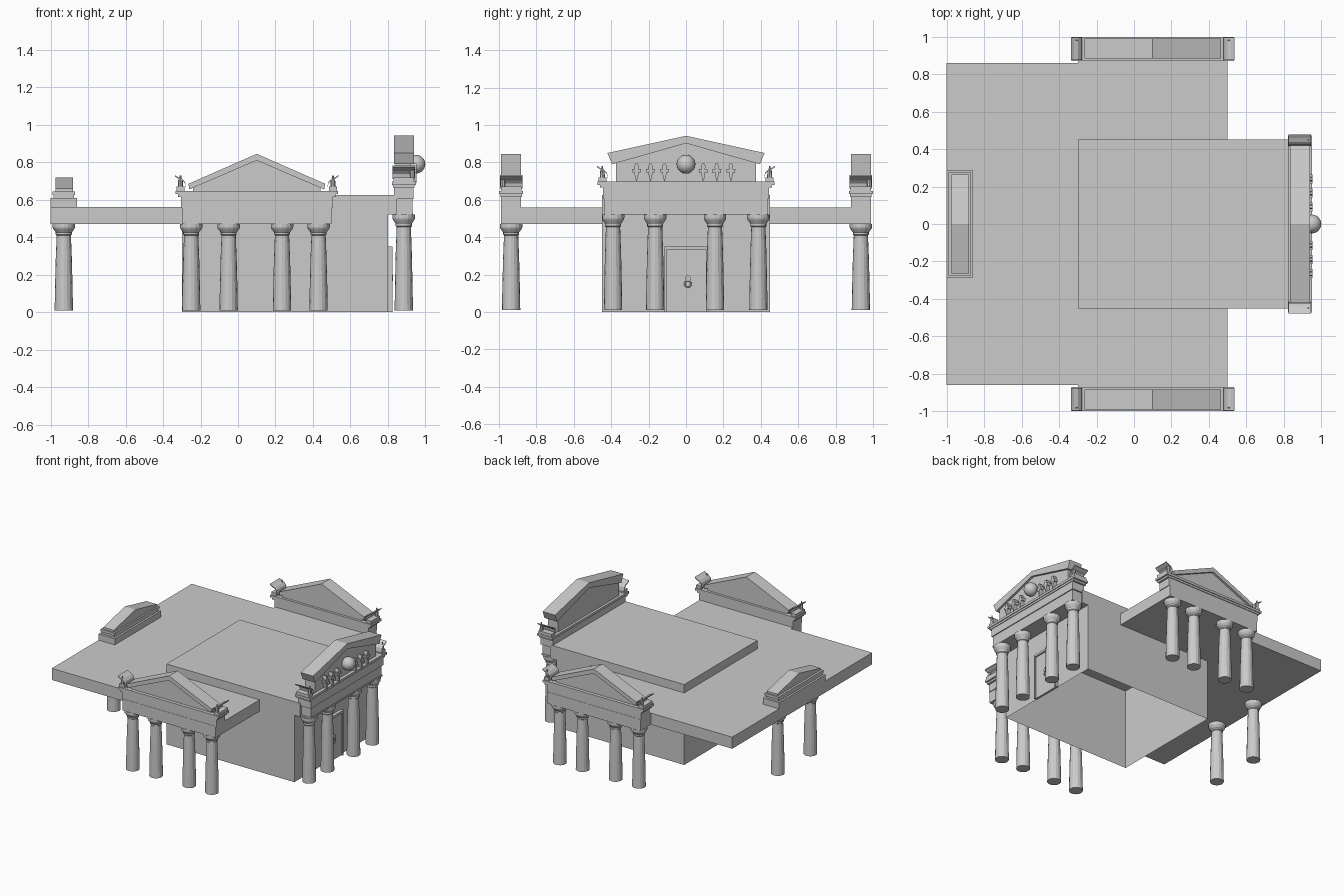
import bpy, bmesh, math

if "Cube" in bpy.data.objects:
    bpy.data.objects.remove(bpy.data.objects["Cube"])

stone = bpy.data.materials.new("grey stone")
stone.diffuse_color = (0.6, 0.6, 0.6, 1)
stone.use_nodes = True
stone.node_tree.nodes["Principled BSDF"].inputs["Base Color"].default_value = stone.diffuse_color


def finish(bm, name, recalc=True):
    if recalc:
        bmesh.ops.recalc_face_normals(bm, faces=bm.faces)
    me = bpy.data.meshes.new(name)
    bm.to_mesh(me)
    bm.free()
    me.materials.append(stone)
    ob = bpy.data.objects.new(name, me)
    bpy.context.collection.objects.link(ob)
    return ob


def prism(name, f, poly, v0, v1, open_start=False):
    """Extrude a polygon of (a, b) points from v0 to v1, placed by f(a, v, b)."""
    bm = bmesh.new()
    lo = [bm.verts.new(f(a, v0, b)) for a, b in poly]
    hi = [bm.verts.new(f(a, v1, b)) for a, b in poly]
    n = len(poly)
    bm.faces.new(hi)
    start = bm.faces.new(lo)
    for i in range(n):
        bm.faces.new((lo[i], lo[(i + 1) % n], hi[(i + 1) % n], hi[i]))
    bmesh.ops.recalc_face_normals(bm, faces=bm.faces)
    if open_start:
        bmesh.ops.delete(bm, geom=[start], context='FACES')
    return finish(bm, name, False)


def box(name, f, u0, u1, v0, v1, z0, z1):
    return prism(name, f, [(u0, z0), (u1, z0), (u1, z1), (u0, z1)], v0, v1)


def lathe(name, centre, profile, sides=16):
    """Turned part from (radius, height) points."""
    bm = bmesh.new()
    rings = []
    for r, z in profile:
        rings.append([bm.verts.new((centre[0] + r * math.cos(2 * math.pi * i / sides),
                                    centre[1] + r * math.sin(2 * math.pi * i / sides),
                                    z)) for i in range(sides)])
    for a, b in zip(rings, rings[1:]):
        for i in range(sides):
            j = (i + 1) % sides
            bm.faces.new((a[i], a[j], b[j], b[i]))
    bm.faces.new(rings[0])
    bm.faces.new(rings[-1])
    return finish(bm, name)


def column(name, centre, top):
    h = top - 0.01
    prof = [(.049, 0), (.047, .25), (.043, .6), (.038, .87), (.043, .88), (.043, .905),
            (.05, .925), (.058, .95), (.06, .965), (.06, 1)]
    lathe(name, centre, [(r, .01 + t * h) for r, t in prof])


def plan(a, v, b):      # polygon in plan, extruded upwards
    return (a, b, v)


def world(a, v, b):     # polygon in x/z, extruded along y
    return (a, v, b)


def portico(tag, f, z0, hw, cols, rake_out, rake_in):
    """Columns, entablature, corner ornaments and pediment. Front faces -v."""
    for i, u in enumerate(cols):
        x, y, _ = f(u, 0, 0)
        column(f"{tag}_column_{i + 1}", (x, y), z0)
    # stepped entablature
    tiers = [("architrave", -.006, .05, 0, .012), ("architrave_panel", -.01, .046, .012, .085),
             ("frieze", 0, .053, .085, .145), ("cornice_bed", .015, .058, .145, .16),
             ("cornice", .028, .064, .16, .178)]
    for nm, dw, hd, a, b in tiers:
        box(f"{tag}_{nm}", f, -hw - dw, hw + dw, -hd, hd, z0 + a, z0 + b)
    # corner pedestals, finials and curled leaves
    for s in (-1, 1):
        u = s * (hw + .002)
        box(f"{tag}_corner_pedestal", f, u - .022, u + .022, -.055, .055, z0 + .178, z0 + .2)
        for v in (-.045,):
            x, y, _ = f(u, v, 0)
            lathe(f"{tag}_corner_finial", (x, y),
                  [(.013, z0 + .2), (.012, z0 + .235), (.005, z0 + .24), (.004, z0 + .26)], 8)
        pts = [(-.03, .198), (-.024, .225), (-.008, .242), (.012, .25), (.03, .262)]
        curl = [(u + s * a, z0 + b) for a, b in pts]
        curl += [(u + s * a, z0 + b - .008) for a, b in reversed(pts)]
        prism(f"{tag}_curled_leaf", f, curl, -.06, .06)
    # tympanum and raking cornice
    (ow, oe, oa), (iw, ie, ia) = rake_out, rake_in
    tw = iw - .02
    te = ie + .02 * (ia - ie) / iw
    prism(f"{tag}_tympanum", f, [(-tw, z0 + .17), (tw, z0 + .17), (tw, z0 + te + .003),
                                 (0, z0 + ia + .003), (-tw, z0 + te + .003)], -.038, .045)
    prism(f"{tag}_raking_cornice", f,
          [(-iw, z0 + ie), (0, z0 + ia), (iw, z0 + ie),
           (ow, z0 + oe), (0, z0 + oa), (-ow, z0 + oe)], -.055, .052)


# main hall, open underneath, with a lintel reaching the entrance portico
prism("main_hall", plan, [(-.3, -.45), (.8, -.45), (.8, .45), (-.3, .45)], 0, .625, True)
box("entrance_lintel", world, .8, .85, -.45, .45, .52, .625)

# flat lower roof wrapped around three sides of the hall
half = [(-1, -.86), (-.3, -.86), (-.3, -.99), (.5, -.99), (.5, -.45), (-.3, -.45)]
prism("lower_roof", plan, half + [(x, -y) for x, y in reversed(half)], .47, .56)

# two side porticoes and the taller entrance portico
side_cols = (-.35, -.15, .135, .33)
for tag, s in (("front", 1), ("back", -1)):
    portico(tag, lambda u, v, z, s=s: (.1 + u, s * (-.935 + v), z), .47, .405,
            side_cols, (.365, .215, .375), (.36, .185, .34))


def east(u, v, z):
    return (.885 - v, u, z)


portico("entrance", east, .52, .445, (-.39, -.165, .155, .387),
        (.42, .33, .422), (.395, .27, .382))

# orb in the entrance pediment
bm = bmesh.new()
bmesh.ops.create_uvsphere(bm, u_segments=24, v_segments=14, radius=.05)
bmesh.ops.translate(bm, verts=bm.verts, vec=(.95, 0, .79))
orb = finish(bm, "pediment_orb")
for p in orb.data.polygons:
    p.use_smooth = True

# relief figures with outstretched arms
body = [(0, .69), (.01, .735), (.01, .748), (.022, .744), (.024, .764), (.01, .762),
        (.012, .78), (.006, .793)]
for i, y in enumerate((-.265, -.19, -.115, .092, .165, .24)):
    outline = [(y + a, b) for a, b in body] + [(y - a, b) for a, b in reversed(body[1:])]
    prism(f"relief_figure_{i + 1}", east, outline, -.068, -.03)

# door with frame and ring knocker
frame = [(-.115, 0), (-.115, .35), (.12, .35), (.12, 0), (.108, 0), (.108, .333),
         (-.103, .333), (-.103, 0)]
prism("door_frame", east, frame, .06, .09)
box("door_leaf", east, -.103, .108, .072, .09, 0, .333)
bpy.ops.mesh.primitive_torus_add(major_radius=.017, minor_radius=.004, major_segments=16,
                                 minor_segments=6, location=(.82, .01, .15),
                                 rotation=(0, math.pi / 2, 0))
ring = bpy.context.object
ring.name = "door_knocker_ring"
ring.data.materials.append(stone)
prism("door_knocker_plate", east, [(-.002, .165), (.022, .165), (.026, .183), (.01, .2),
                                   (-.006, .183)], .058, .074)


# rear portico: two columns and a small gabled block on the roof
def west(u, v, z):
    return (-.93 + v, u, z)


for i, y in enumerate((-.2, .2)):
    column(f"rear_column_{i + 1}", (-.93, y), .47)
for nm, hw, hd, a, b in (("plinth", .285, .07, .56, .608), ("neck", .268, .055, .608, .625),
                         ("cornice", .276, .06, .625, .645)):
    box(f"rear_gable_{nm}", west, -hw, hw, -hd, hd, a, b)
prism("rear_gable", west, [(-.265, .645), (.265, .645), (.265, .66), (0, .72), (-.265, .66)],
      -.043, .048)
